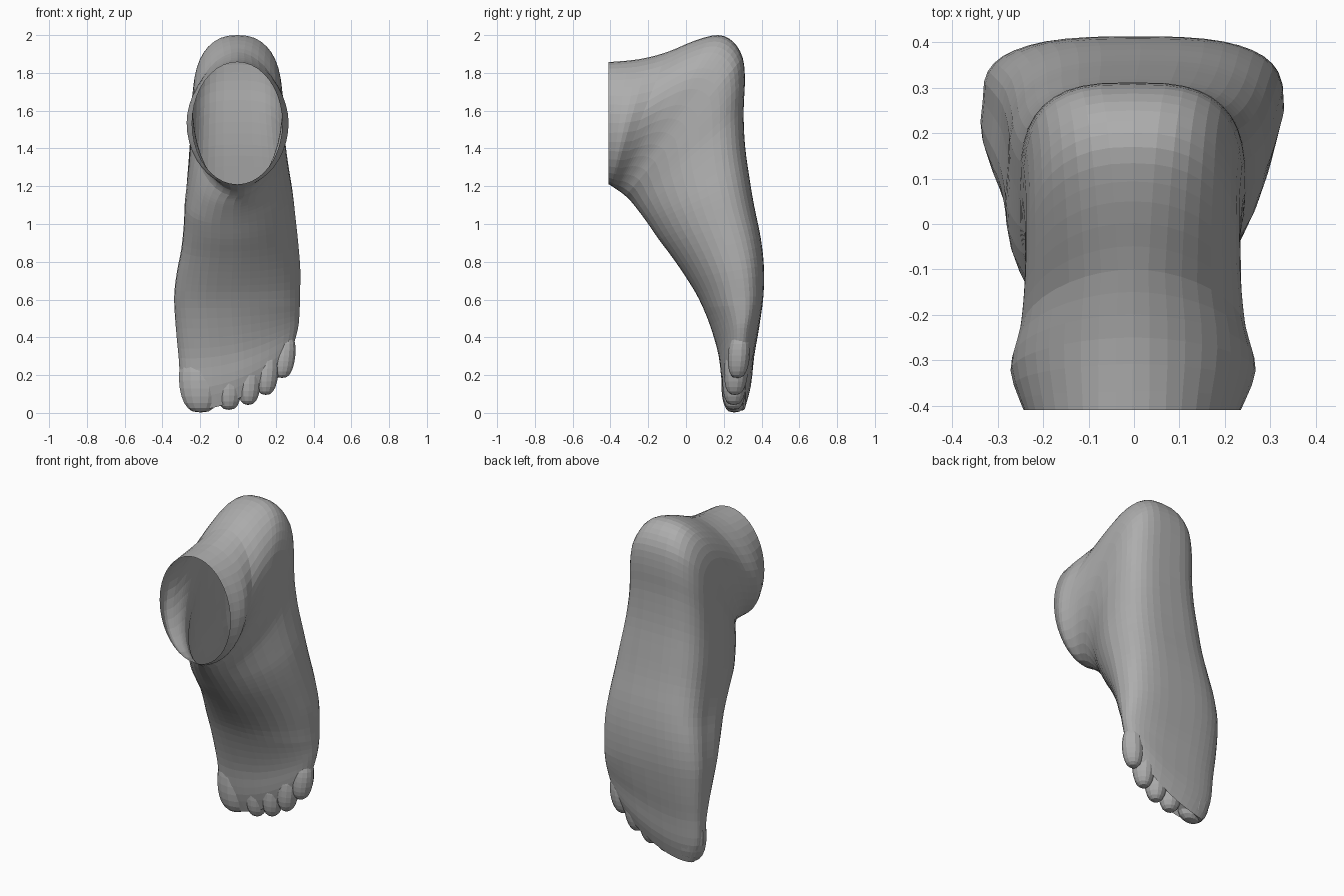
import bpy, bmesh, math
from mathutils import Vector

if "Cube" in bpy.data.objects:
    bpy.data.objects.remove(bpy.data.objects["Cube"])

skin = bpy.data.materials.new("plain grey")
skin.diffuse_color = (0.42, 0.42, 0.42, 1)
skin.use_nodes = True
skin.node_tree.nodes["Principled BSDF"].inputs["Base Color"].default_value = skin.diffuse_color

# Sections fanning from toes, round the heel, to the ankle opening:
# instep y, z, sole y, z, left x, right x
SECTIONS = [
    (.218, .075, .315, .075, -.25, .265),
    (.19, .18, .345, .18, -.30, .295),
    (.172, .32, .362, .32, -.312, .318),
    (.13, .46, .388, .46, -.325, .325),
    (.07, .60, .41, .62, -.333, .328),
    (.005, .71, .412, .78, -.318, .33),
    (-.07, .82, .395, .93, -.293, .32),
    (-.145, .92, .36, 1.10, -.28, .305),
    (-.20, 1.0, .335, 1.25, -.276, .29),
    (-.24, 1.055, .312, 1.42, -.265, .268),
    (-.275, 1.10, .305, 1.60, -.255, .25),
    (-.30, 1.13, .312, 1.76, -.25, .245),
    (-.32, 1.148, .30, 1.88, -.245, .24),
    (-.337, 1.162, .25, 1.965, -.24, .235),
    (-.352, 1.173, .17, 2.0, -.24, .235),
    (-.367, 1.183, .05, 1.972, -.242, .237),
    (-.38, 1.192, -.10, 1.91, -.252, .248),
    (-.395, 1.202, -.25, 1.872, -.272, .268),
    (-.41, 1.21, -.41, 1.857, -.243, .235),
]
SIDES = 40
STEPS = 3


def lerp(a, b, t):
    return a + (b - a) * min(1, max(0, t))


def spline(i, t):
    """Smooth blend between neighbouring sections."""
    last = len(SECTIONS) - 1
    p = [SECTIONS[min(last, max(0, k))] for k in (i - 1, i, i + 1, i + 2)]
    return [0.5 * (2 * b + (c - a) * t + (2 * a - 5 * b + 4 * c - d) * t * t
                   + (3 * b - a - 3 * c + d) * t ** 3) for a, b, c, d in zip(*p)]


def ring(sec, k):
    """Rounded section, flatter on the sole; k runs along the section list."""
    ay, az, by, bz, xl, xr = sec
    late = (k - 12) / 4
    mid = lerp(.6, .5, late)
    n_sole = lerp(3.0, 1.85, late) + max(0, k - 17) * .15
    skew = .04 * math.sin(math.pi * min(1, k / 12))
    toe = max(0, 1 - (az - .12) / .45)
    pts = []
    for j in range(SIDES):
        a = 2 * math.pi * j / SIDES
        c, s = math.cos(a), math.sin(a)
        # the outer side of the instep slopes more than the inner side
        n_top = lerp(2.6 if c < 0 else 1.9, 2.0, (k - 8) / 6)
        n = n_sole if s > 0 else n_top
        x = (xl + xr) / 2 + (xr - xl) / 2 * math.copysign(abs(c) ** (2 / n), c)
        h = abs(s) ** (2 / n)
        u = mid + (1 - mid) * h if s > 0 else mid - mid * h
        if s < 0:
            x -= skew * h
        z = az + (bz - az) * u + toe * (.45 * x + .9 * x * x)
        pts.append(Vector((x, ay + (by - ay) * u, z)))
    return pts


def make_object(name, bm):
    bmesh.ops.recalc_face_normals(bm, faces=bm.faces)
    me = bpy.data.meshes.new(name)
    bm.to_mesh(me)
    bm.free()
    me.materials.append(skin)
    ob = bpy.data.objects.new(name, me)
    bpy.context.collection.objects.link(ob)
    return ob


# Foot body: one loft from the toe bases to the ankle
bm = bmesh.new()
rings = []
for i in range(len(SECTIONS) - 1):
    for st in range(STEPS):
        rings.append(ring(spline(i, st / STEPS), i + st / STEPS))
rings.append(ring(SECTIONS[-1], len(SECTIONS) - 1))
rows = [[bm.verts.new(p) for p in r] for r in rings]
for r0, r1 in zip(rows, rows[1:]):
    for j in range(SIDES):
        m = (j + 1) % SIDES
        bm.faces.new((r0[j], r0[m], r1[m], r1[j]))
bm.faces.new(rows[0])
bm.faces.new(rows[-1])
foot = make_object("foot", bm)


def toe(x, y, tip, rx, ry, rz, lean):
    """Blunt rounded toe pointing down."""
    bm = bmesh.new()
    bmesh.ops.create_uvsphere(bm, u_segments=14, v_segments=12, radius=1)
    for v in bm.verts:
        r = math.hypot(v.co.x, v.co.y)
        f = r ** -.3 if r > 1e-4 else 1
        z = v.co.z
        v.co = (x + v.co.x * f * rx + lean * z, y + v.co.y * f * ry + .008 * z, tip + rz * (1 + z))
    return make_object("toe", bm)


# Toes from big to little, merged into the body
TOES = [
    (-.203, .264, .002, .112, .076, .17, -.006),
    (-.048, .258, .016, .072, .066, .15, .0),
    (.060, .260, .042, .066, .066, .15, .006),
    (.155, .266, .095, .063, .064, .14, .008),
    (.243, .280, .185, .062, .058, .12, .010),
]
bpy.context.view_layer.objects.active = foot
for t in TOES:
    part = toe(*t)
    mod = foot.modifiers.new("join toe", "BOOLEAN")
    mod.operation = "UNION"
    mod.solver = "EXACT"
    mod.object = part
    bpy.ops.object.modifier_apply(modifier=mod.name)
    bpy.data.objects.remove(part)

# Open the ankle
bm = bmesh.new()
bm.from_mesh(foot.data)
cap = [f for f in bm.faces if f.calc_center_median().y < -.405 and abs(f.normal.y) > .95]
bmesh.ops.delete(bm, geom=cap, context="FACES")
bm.to_mesh(foot.data)
bm.free()
